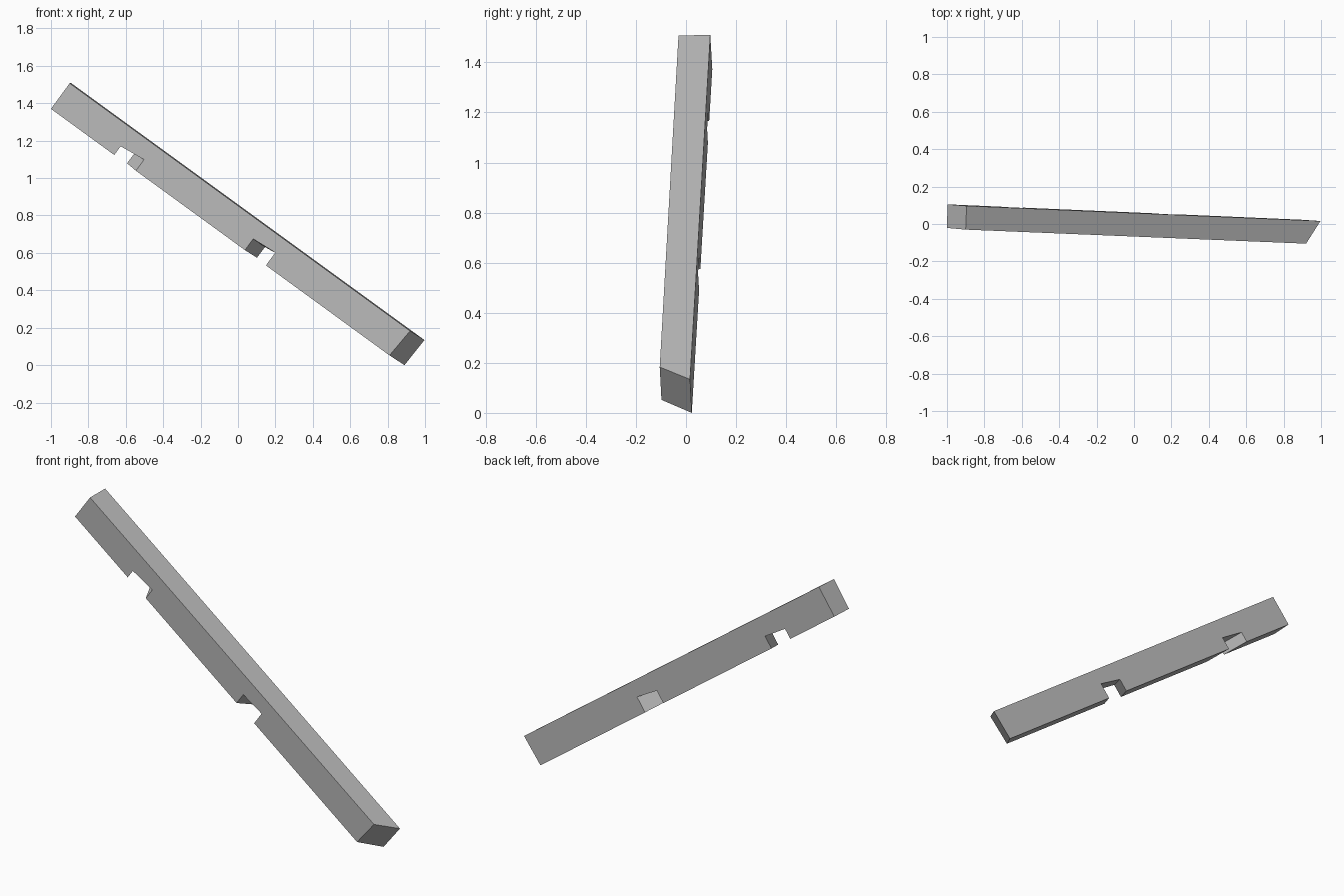
import bpy
import bmesh
from mathutils import Vector

cube = bpy.data.objects.get("Cube")
if cube:
    bpy.data.objects.remove(cube, do_unlink=True)

# Plain grey timber
grey = bpy.data.materials.new("timber_grey")
grey.use_nodes = True
colour = (0.5, 0.5, 0.5, 1)
grey.diffuse_color = colour
grey.node_tree.nodes["Principled BSDF"].inputs["Base Color"].default_value = colour


def side_outline(bottom_left, bottom_right, top_right, top_left, notches):
    """Outline of one long side; each notch is (start, end, start depth, end depth)
    as fractions of the beam length and height."""
    bl, br, tr, tl = map(Vector, (bottom_left, bottom_right, top_right, top_left))
    along, up = br - bl, tl - bl
    points = [bl]
    for start, end, depth_a, depth_b in notches:
        for a, b in ((start, 0), (start, depth_a), (end, depth_b), (end, 0)):
            points.append(bl + along * a + up * b)
    return points + [br, tr, tl]


# Long sides: the notches run askew through the thickness, the low end is mitred
front = side_outline((-1, -0.021, 1.37), (0.81, -0.098, 0.052),
                     (0.92, -0.105, 0.183), (-0.90, -0.03, 1.507),
                     [(0.187, 0.251, 0.34, 0.435), (0.573, 0.635, 0.44, 0.50)])
back = side_outline((-0.997, 0.105, 1.373), (0.89, 0.023, 0.0),
                    (0.997, 0.016, 0.134), (-0.895, 0.097, 1.51),
                    [(0.150, 0.214, 0.34, 0.41), (0.582, 0.644, 0.42, 0.52)])

# Join the two sides into a solid beam
bm = bmesh.new()
f = [bm.verts.new(p) for p in front]
b = [bm.verts.new(p) for p in back]
bm.faces.new(f)
bm.faces.new(b[::-1])
for i in range(len(f)):
    j = (i + 1) % len(f)
    bm.faces.new((f[j], f[i], b[i], b[j]))
bmesh.ops.recalc_face_normals(bm, faces=bm.faces)

mesh = bpy.data.meshes.new("notched_beam")
bm.to_mesh(mesh)
bm.free()
mesh.materials.append(grey)
bpy.context.collection.objects.link(bpy.data.objects.new("notched_beam", mesh))
